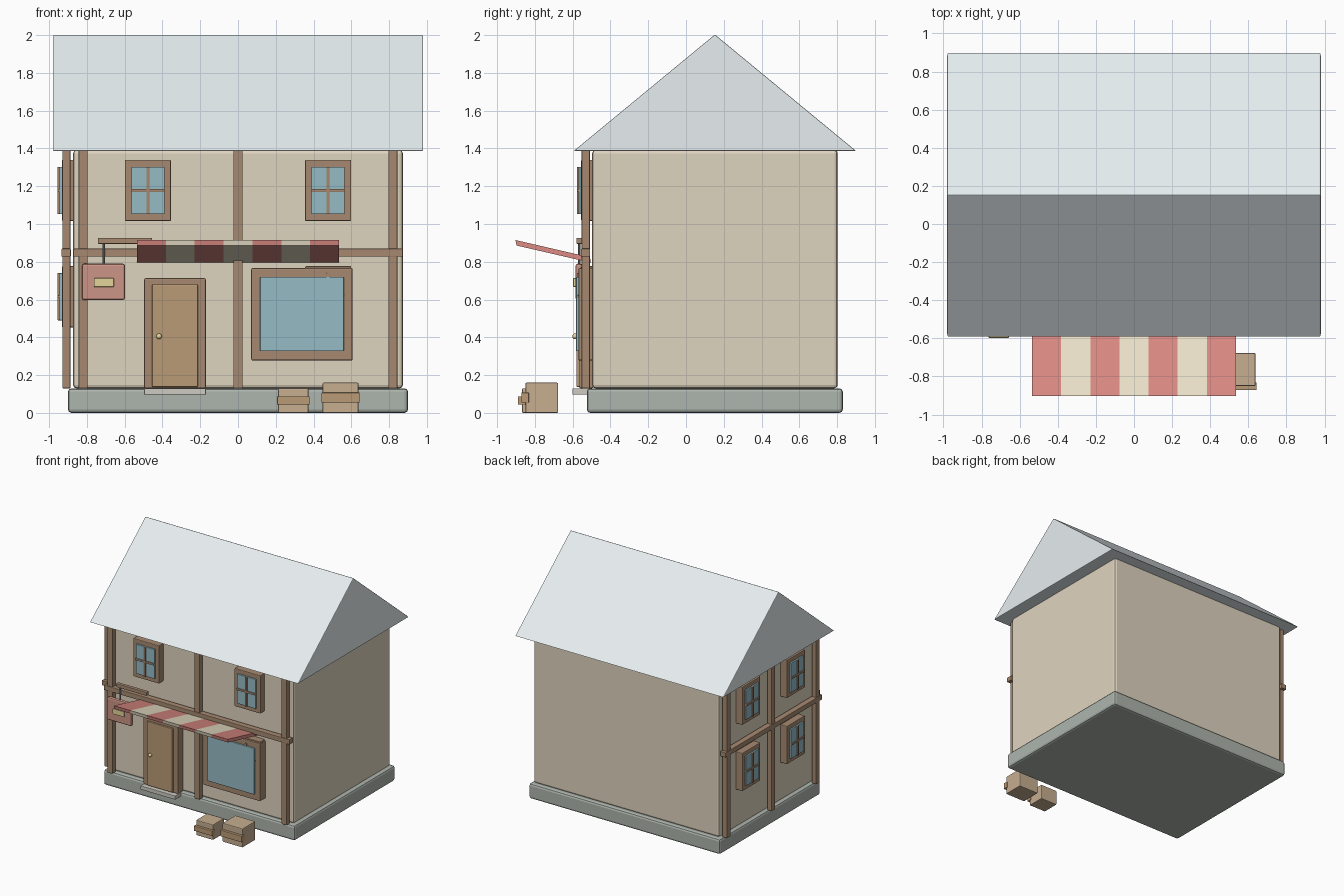
import bpy, bmesh
from mathutils import Matrix, Vector

if "Cube" in bpy.data.objects:
    bpy.data.objects.remove(bpy.data.objects["Cube"])

PALETTE = {
    "stone": (0.42, 0.46, 0.42), "plaster": (0.74, 0.66, 0.52), "slate": (0.80, 0.86, 0.88),
    "timber": (0.38, 0.25, 0.16), "door_wood": (0.50, 0.33, 0.18), "glass": (0.30, 0.50, 0.56),
    "red": (0.72, 0.26, 0.23), "cream": (0.86, 0.78, 0.60), "sign_red": (0.60, 0.30, 0.24),
    "brass": (0.78, 0.66, 0.32), "crate": (0.57, 0.42, 0.28), "iron": (0.25, 0.25, 0.26),
    "step_stone": (0.62, 0.60, 0.54),
}
MATS = {}
for key, rgb in PALETTE.items():
    m = bpy.data.materials.new(key)
    m.diffuse_color = (*rgb, 1)
    m.use_nodes = True
    m.node_tree.nodes["Principled BSDF"].inputs["Base Color"].default_value = m.diffuse_color
    MATS[key] = m


def finish(name, bm, mat, bevel=0.0, segments=2):
    bmesh.ops.recalc_face_normals(bm, faces=bm.faces)
    me = bpy.data.meshes.new(name)
    bm.to_mesh(me)
    bm.free()
    ob = bpy.data.objects.new(name, me)
    bpy.context.collection.objects.link(ob)
    me.materials.append(MATS[mat])
    if bevel:
        mod = ob.modifiers.new("Bevel", "BEVEL")
        mod.width, mod.segments = bevel, segments
    return ob


def box(name, x, y, z, mat, bevel=0.004):
    """Box from (min, max) ranges on each axis."""
    bm = bmesh.new()
    size = [abs(r[1] - r[0]) for r in (x, y, z)]
    mid = Vector([(r[0] + r[1]) / 2 for r in (x, y, z)])
    bmesh.ops.create_cube(bm, size=1, matrix=Matrix.Translation(mid) @ Matrix.Diagonal((*size, 1)))
    return finish(name, bm, mat, bevel)


def wall_box(side, name, u, d, z, mat, bevel=0.004):
    """Box on the front or left wall: u along the wall, d = outward coordinate."""
    out = (-d[1], -d[0])
    if side == "front":
        return box(name, u, out, z, mat, bevel)
    return box(name, out, u, z, mat, bevel)


def window(side, u, z, wall):
    n = side + "_window_"
    wall_box(side, n + "frame", (u - .122, u + .122), (wall - .01, wall + .055), (z - .162, z + .162), "timber", .006)
    wall_box(side, n + "glass", (u - .088, u + .088), (wall + .04, wall + .068), (z - .125, z + .125), "glass", .003)
    d = (wall + .06, wall + .077)
    wall_box(side, n + "mullion", (u - .008, u + .008), d, (z - .125, z + .125), "timber", .002)
    wall_box(side, n + "crossbar", (u - .088, u + .088), d, (z - .008, z + .008), "timber", .002)


# Main body
box("stone_base", (-.9, .9), (-.525, .83), (0, .13), "stone", .018)
box("walls", (-.873, .873), (-.497, .803), (.13, 1.392), "plaster", .018)

# Gabled roof, a solid triangular prism
bm = bmesh.new()
tri = [bm.verts.new((-.98, y, z)) for y, z in ((-.594, 1.387), (.9, 1.387), (.153, 2.003))]
face = bm.faces.new(tri)
ext = bmesh.ops.extrude_face_region(bm, geom=[face])
bmesh.ops.translate(bm, vec=(1.96, 0, 0), verts=[v for v in ext["geom"] if isinstance(v, bmesh.types.BMVert)])
finish("roof", bm, "slate", .006)

# Timber framing and windows on the front and left walls
for side, mid, half, wall, posts in (("front", 0, .873, .5, .82), ("left", .153, .65, .878, .6)):
    for u in (mid - posts, mid, mid + posts):
        wall_box(side, side + "_post", (u - .024, u + .024), (wall + .009, wall + .052), (.13, 1.392), "timber")
    wall_box(side, side + "_rail", (mid - half, mid + half), (wall + .007, wall + .057), (.827, .869), "timber")
for u in (-.477, .477):
    window("front", u, 1.178, .5)
window("front", .477, .615, .5)
for u in (-.147, .453):
    for z in (.615, 1.178):
        window("left", u, z, .878)

# Shop window
wall_box("front", "shop_window_frame", (.07, .607), (.49, .57), (.277, .767), "timber", .008)
wall_box("front", "shop_window_glass", (.117, .56), (.55, .582), (.327, .72), "glass")

# Door with step and knob
wall_box("front", "door_frame", (-.497, -.17), (.49, .565), (.13, .713), "timber", .008)
wall_box("front", "door", (-.455, -.213), (.54, .58), (.137, .68), "door_wood", .005)
wall_box("front", "door_step", (-.497, -.17), (.5, .602), (.097, .13), "step_stone", .003)
bm = bmesh.new()
bmesh.ops.create_uvsphere(bm, u_segments=12, v_segments=8, radius=.015,
                          matrix=Matrix.Translation((-.418, -.587, .405)))
for f in bm.faces:
    f.smooth = True
finish("door_knob", bm, "brass")

# Striped awning, tilting up towards the street
w = 1.07 / 7
for i in range(7):
    x = -.535 + i * w
    bm = bmesh.new()
    prof = [bm.verts.new((x, y, z)) for y, z in ((-.503, .795), (-.897, .886), (-.903, .915), (-.509, .824))]
    face = bm.faces.new(prof)
    ext = bmesh.ops.extrude_face_region(bm, geom=[face])
    bmesh.ops.translate(bm, vec=(w, 0, 0), verts=[v for v in ext["geom"] if isinstance(v, bmesh.types.BMVert)])
    finish("awning_stripe", bm, "cream" if i % 2 else "red")

# Hanging sign
wall_box("front", "sign_bracket", (-.742, -.455), (.55, .58), (.895, .926), "timber")
bm = bmesh.new()
bmesh.ops.create_cone(bm, cap_ends=True, segments=10, radius1=.007, radius2=.007, depth=.13,
                      matrix=Matrix.Translation((-.712, -.565, .842)))
finish("sign_hanger", bm, "iron")
wall_box("front", "sign_board", (-.826, -.598), (.55, .585), (.597, .79), "sign_red", .012)
wall_box("front", "sign_plate", (-.763, -.657), (.58, .597), (.667, .713), "brass", .003)

# Crates with a strap across the front
for x0, x1, y0, y1, h in ((.213, .373, -.868, -.72, .13), (.448, .638, -.85, -.677, .16)):
    box("crate", (x0, x1), (y0, y1), (0, h), "crate", .006)
    box("crate_strap", (x0 - .006, x1 + .006), (y0 - .022, y0 + .018), (h * .34, h * .67), "door_wood", .003)
